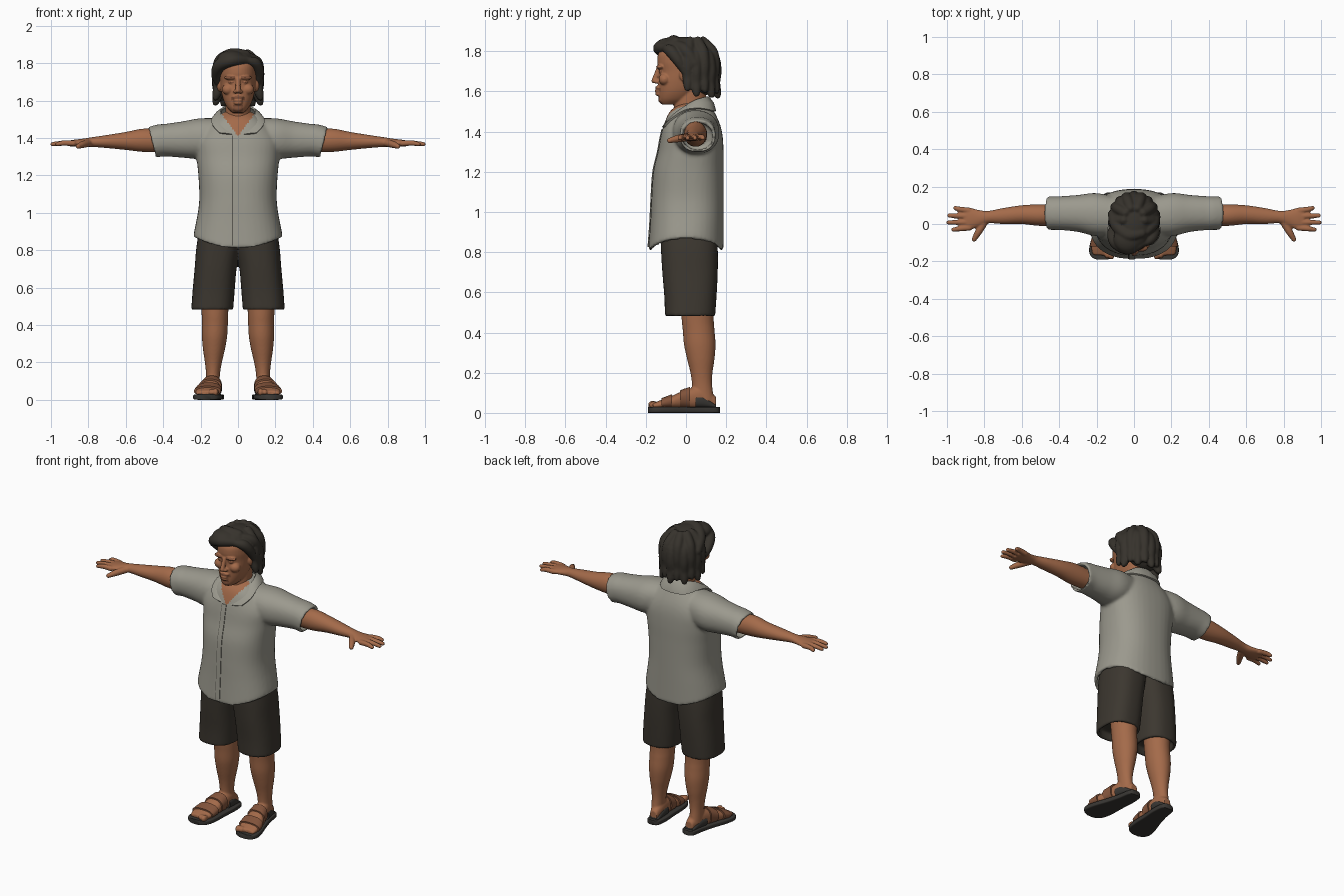
import bpy, bmesh, math
from mathutils import Vector, Matrix
from mathutils.bvhtree import BVHTree

if "Cube" in bpy.data.objects:
    bpy.data.objects.remove(bpy.data.objects["Cube"])


def material(name, *rgb):
    m = bpy.data.materials.new(name)
    m.use_nodes = True
    m.diffuse_color = (*rgb, 1)
    m.node_tree.nodes["Principled BSDF"].inputs["Base Color"].default_value = (*rgb, 1)
    return m


SKIN = material("skin", .37, .145, .068)
STUBBLE = material("brow_and_stubble", .22, .085, .043)
SHIRT = material("grey_cloth", .33, .32, .27)
SEAM = material("seam_shadow", .1, .095, .08)
SHORTS = material("dark_cloth", .045, .038, .029)
HAIR = material("dark_hair", .037, .032, .025)
SOLE = material("dark_rubber", .04, .037, .033)
STRAP = material("brown_strap", .23, .09, .045)


def spline(rows, n=6):
    """Catmull-Rom interpolation of every column."""
    out = []
    for i in range(len(rows) - 1):
        a, b, c, d = (rows[max(0, min(len(rows) - 1, i + k))] for k in (-1, 0, 1, 2))
        for t in (k / n for k in range(n)):
            out.append(tuple(q + .5 * t * (r - p + t * (2 * p - 5 * q + 4 * r - s + t * (3 * (q - r) + s - p)))
                             for p, q, r, s in zip(a, b, c, d)))
    return out + [tuple(rows[-1])]


def tube(bm, axis, rows, power=2.0, lip=0, sides=40):
    """Rows are position, then low and high limits on the two other axes."""
    i, j = [(1, 2), (0, 2), (0, 1)][axis]
    rows = spline(rows)
    if lip:  # hollow open end
        p, a, b, c, d = rows[-1]
        inward = math.copysign(.05, rows[0][0] - p)
        rows += [(q, a + lip, b - lip, c + lip, d - lip) for q in (p, p + inward)]
    rings = []
    for p, a, b, c, d in rows:
        ring = []
        for k in range(sides):
            t = math.tau * k / sides
            u, v = (math.copysign(abs(w) ** (2 / power), w) for w in (math.cos(t), math.sin(t)))
            co = [p, p, p]
            co[i] = (a + b + u * (b - a)) / 2
            co[j] = (c + d + v * (d - c)) / 2
            ring.append(bm.verts.new(co))
        rings.append(ring)
    for r, s in zip(rings, rings[1:]):
        for k in range(sides):
            n = (k + 1) % sides
            bm.faces.new((r[k], r[n], s[n], s[k]))
    bm.faces.new(rings[0])
    bm.faces.new(rings[-1])


def blob(bm, loc, radii):
    bmesh.ops.create_icosphere(bm, subdivisions=3, radius=1,
                               matrix=Matrix.Translation(loc) @ Matrix.Diagonal((*radii, 1)))


def lock(bm, *rows):
    """Tapered round strand through points with radii."""
    for x, y, z, r in spline(rows, 7):
        blob(bm, (x, y, z), (r, r, r))


def mirror(bm):
    geom = bmesh.ops.duplicate(bm, geom=bm.verts[:] + bm.edges[:] + bm.faces[:])["geom"]
    verts = [g for g in geom if isinstance(g, bmesh.types.BMVert)]
    bmesh.ops.scale(bm, vec=(-1, 1, 1), verts=verts)


def finish(name, bm, mats, voxel=0, smooth=0, solid=0):
    bmesh.ops.recalc_face_normals(bm, faces=bm.faces)
    me = bpy.data.meshes.new(name)
    bm.to_mesh(me)
    bm.free()
    ob = bpy.data.objects.new(name, me)
    bpy.context.collection.objects.link(ob)
    if solid:
        ob.modifiers.new("thickness", "SOLIDIFY").thickness = solid
    if voxel:
        mod = ob.modifiers.new("blend", "REMESH")
        mod.mode, mod.voxel_size = "VOXEL", voxel
    if smooth:
        mod = ob.modifiers.new("relax", "SMOOTH")
        mod.factor, mod.iterations = .5, smooth
    deps = bpy.context.evaluated_depsgraph_get()
    ob.data = bpy.data.meshes.new_from_object(ob.evaluated_get(deps))
    ob.modifiers.clear()
    ob.data.materials.clear()
    for m in mats:
        ob.data.materials.append(m)
    ob.data.shade_smooth()
    ob.data.set_sharp_from_angle(angle=math.radians(50))
    return ob


def paint(ob, rule):
    for p in ob.data.polygons:
        p.material_index = int(rule(*p.center))


# Shirt: sleeves and torso blended together
bm = bmesh.new()
tube(bm, 0, [(.08, -.06, .14, 1.32, 1.505), (.20, -.065, .165, 1.29, 1.505), (.30, -.042, .155, 1.295, 1.488),
             (.40, -.032, .148, 1.302, 1.473), (.46, -.032, .148, 1.295, 1.458)], 2.2, .016)
for v in bm.verts:  # slanted cuff
    if v.co.x > .4:
        v.co.x += (v.co.z - 1.375) * .25
mirror(bm)
tube(bm, 2, [(1.54, -.075, .075, -.03, .115), (1.50, -.13, .13, -.08, .14), (1.44, -.19, .19, -.108, .168),
             (1.38, -.225, .225, -.125, .182), (1.30, -.222, .222, -.14, .187), (1.20, -.212, .212, -.163, .187),
             (1.07, -.207, .207, -.172, .187), (.95, -.222, .222, -.178, .187), (.81, -.238, .238, -.188, .187)],
     2.4, .02)
for v in bm.verts:  # hem rises at the sides
    v.co.z += .06 * (v.co.x / .235) ** 2 * max(0, min(1, (.98 - v.co.z) / .14))
shirt = finish("shirt", bm, [SHIRT, SKIN], .009, 6)
paint(shirt, lambda x, y, z: y < 0 and abs(x) < (z - 1.41) * .75)
tree = BVHTree.FromPolygons([v.co for v in shirt.data.vertices], [p.vertices for p in shirt.data.polygons])

# Button band and its shadow line, laid on the shirt front
for name, x0, x1, mat, lift in (("button_band", -.026, .002, SHIRT, .005), ("band_seam", -.031, -.026, SEAM, .002)):
    bm = bmesh.new()
    last = None
    for k in range(41):
        z = .825 + k * .0147
        row = []
        for x in (x0, x1):
            hit = tree.ray_cast(Vector((x, -1, z)), Vector((0, 1, 0)))[0]
            row.append(bm.verts.new((x, (hit.y if hit else -.18) - lift, z)))
        if last:
            bm.faces.new((last[0], last[1], row[1], row[0]))
        last = row
    finish(name, bm, [mat], solid=.004)

# Collar folded over the neckline
bm = bmesh.new()
inner = spline([(0, .115, 1.575), (.06, .095, 1.572), (.092, .03, 1.55), (.075, -.055, 1.49), (.008, -.112, 1.415)])
outer = spline([(0, .165, 1.51), (.085, .14, 1.51), (.13, .04, 1.51), (.135, -.06, 1.47), (.1, -.115, 1.43)])
columns = []
for a, b in zip(inner, outer):
    loc, normal, _, _ = tree.find_nearest(Vector(b))
    b = loc + normal * .01
    mid = Vector(a).lerp(b, .5) + normal * .008
    columns.append([bm.verts.new(p) for p in (a, mid, b)])
for c, d in zip(columns, columns[1:]):
    for k in (0, 1):
        bm.faces.new((c[k], d[k], d[k + 1], c[k + 1]))
mirror(bm)
bmesh.ops.remove_doubles(bm, verts=bm.verts, dist=.0005)
finish("collar", bm, [SHIRT], solid=.01)

# Arms with hands
bm = bmesh.new()
tube(bm, 0, [(.38, -.005, .105, 1.325, 1.44), (.50, -.01, .105, 1.325, 1.45), (.60, 0, .1, 1.336, 1.432),
             (.70, 0, .085, 1.346, 1.416), (.78, .004, .07, 1.352, 1.404), (.83, -.014, .075, 1.352, 1.396),
             (.88, -.032, .087, 1.354, 1.39), (.91, -.028, .08, 1.357, 1.384)])
for y0, x1, y1 in ((.072, .955, .085), (.042, .988, .045), (.01, .992, .008), (-.02, .965, -.03)):
    lock(bm, (.88, y0, 1.371, .016), (.93, (y0 + y1) / 2, 1.373, .0145), (x1, y1, 1.367, .0115))
lock(bm, (.80, .01, 1.372, .02), (.83, -.04, 1.365, .019), (.855, -.082, 1.355, .013))
mirror(bm)
finish("arms", bm, [SKIN], .005, 3)

# Shorts
bm = bmesh.new()
tube(bm, 2, [(.95, -.02, .2, -.13, .15), (.82, -.01, .222, -.125, .158), (.70, .008, .232, -.118, .158),
             (.58, .018, .243, -.108, .152), (.48, .026, .25, -.105, .145)], 2.5, .018)
mirror(bm)
finish("shorts", bm, [SHORTS], .009, 4)

# Legs and bare feet
foot = [(.15, .1, .15, .02, .08), (.08, .092, .172, .02, .13), (.0, .095, .192, .02, .115),
        (-.07, .095, .217, .02, .085), (-.13, .102, .228, .02, .062), (-.165, .115, .22, .02, .048)]
bm = bmesh.new()
tube(bm, 2, [(.62, .045, .205, -.03, .14), (.47, .052, .195, -.022, .138), (.41, .054, .193, -.016, .142),
             (.34, .058, .193, -.01, .147), (.27, .07, .187, .005, .142), (.20, .086, .177, .022, .132),
             (.14, .096, .171, .03, .13), (.06, .1, .17, .03, .14)])
tube(bm, 1, foot, 2.3)
for k in range(5):
    r = .021 - .0025 * k
    blob(bm, (.12 + .024 * k, -.165 + .007 * k * k / 2, .03 + r / 2), (r * .75, r * 1.2, r))
mirror(bm)
finish("legs", bm, [SKIN], .006, 3)

# Sandals
bm = bmesh.new()
tube(bm, 1, [(.168, .105, .145, 0, .03), (.15, .082, .165, 0, .03), (.08, .075, .178, 0, .03),
             (0, .08, .2, 0, .03), (-.08, .082, .228, 0, .03), (-.14, .09, .24, 0, .03),
             (-.175, .11, .228, 0, .03), (-.19, .14, .2, 0, .03)], 6)
mirror(bm)
finish("sandal_soles", bm, [SOLE])


def strap(name, y0, y1, mat, grow, drop=0):
    b = bmesh.new()
    rows = [r for r in spline(foot, 12) if y0 < r[0] < y1]
    tube(b, 1, [(y, p - grow, q + grow, s, t + grow - drop) for y, p, q, s, t in rows], 2.3)
    mirror(b)
    finish(name, b, [mat])


strap("toe_straps", -.125, -.065, STRAP, .008)
strap("instep_straps", -.035, .02, STRAP, .008)
strap("heel_straps", .045, .152, SOLE, .006, .045)

# Head, neck and features
bm = bmesh.new()
for s in (-1, 1):
    blob(bm, (.1 * s, -.008, 1.685), (.014, .026, .038))
    blob(bm, (.038 * s, -.128, 1.722), (.036, .021, .012))
    blob(bm, (.052 * s, -.106, 1.66), (.034, .03, .03))
    blob(bm, (.014 * s, -.146, 1.648), (.012, .014, .01))
    blob(bm, (.037 * s, -.118, 1.697), (.017, .018, .01))
lock(bm, (0, -.135, 1.715, .013), (0, -.148, 1.68, .013), (0, -.158, 1.653, .014))
for z, w, y in ((1.618, .03, -.138), (1.602, .026, -.14), (1.587, .024, -.138), (1.558, .028, -.122)):
    blob(bm, (0, y, z), (w, .016, .01 if z > 1.57 else .018))
tube(bm, 2, [(1.535, -.03, .03, -.122, -.03), (1.56, -.056, .056, -.134, .02), (1.60, -.077, .077, -.137, .06),
             (1.65, -.09, .09, -.138, .1), (1.70, -.097, .097, -.135, .13), (1.75, -.1, .1, -.143, .14),
             (1.80, -.093, .093, -.13, .13), (1.85, -.05, .05, -.06, .08)], 2.2)
tube(bm, 2, [(1.38, -.06, .06, -.05, .1), (1.50, -.066, .066, -.062, .1), (1.62, -.066, .066, -.05, .1)])
head = finish("head", bm, [SKIN, STUBBLE], .0045, 4)


def facial_hair(x, y, z):
    x = abs(x)
    brow = .016 < x < .064 and abs(z - 1.725 + (x - .04) ** 2 * 4) < .007
    lid = abs(x - .037) < .016 and abs(z - 1.697) < .004
    lip = x < .038 and abs(z - 1.619 + x * .3) < .008
    chin = x < .026 and 1.54 < z < 1.578
    return y < -.08 and (brow or lid or lip or chin)


paint(head, facial_hair)

# Wavy hair: volume, hanging locks, swept fringe
bm = bmesh.new()
for loc, radii in (((0, .035, 1.755), (.118, .128, .105)), ((0, -.01, 1.812), (.092, .128, .06)),
                   ((0, .09, 1.67), (.1, .07, .09)), ((-.035, -.08, 1.825), (.075, .075, .043))):
    blob(bm, loc, radii)
for k in range(11):
    a = math.radians(-100 + 20 * k)
    sx, cy, wave = math.sin(a), math.cos(a), .012 * (-1) ** k
    lock(bm, *((sx * r, .03 + cy * r * 1.05, z + wave, w) for r, z, w in
               ((.055, 1.835, .026), (.1, 1.785, .029), (.114, 1.72, .028), (.108, 1.66, .028),
                (.115, 1.625 - .01 * cy, .024), (.122, 1.602 - .01 * cy, .016))))
lock(bm, (.045, -.1, 1.815, .024), (-.03, -.132, 1.815, .032), (-.095, -.1, 1.79, .034),
     (-.118, -.05, 1.74, .026), (-.112, -.02, 1.695, .014))
lock(bm, (.04, -.05, 1.845, .026), (-.03, -.06, 1.848, .032), (-.09, -.01, 1.815, .034), (-.112, .05, 1.76, .028))
lock(bm, (.06, -.1, 1.812, .02), (.092, -.075, 1.80, .03), (.112, -.04, 1.755, .027), (.112, -.01, 1.70, .016))
lock(bm, (.065, -.04, 1.828, .025), (.1, .0, 1.80, .033), (.114, .04, 1.74, .028))
finish("hair", bm, [HAIR], .006, 3)
